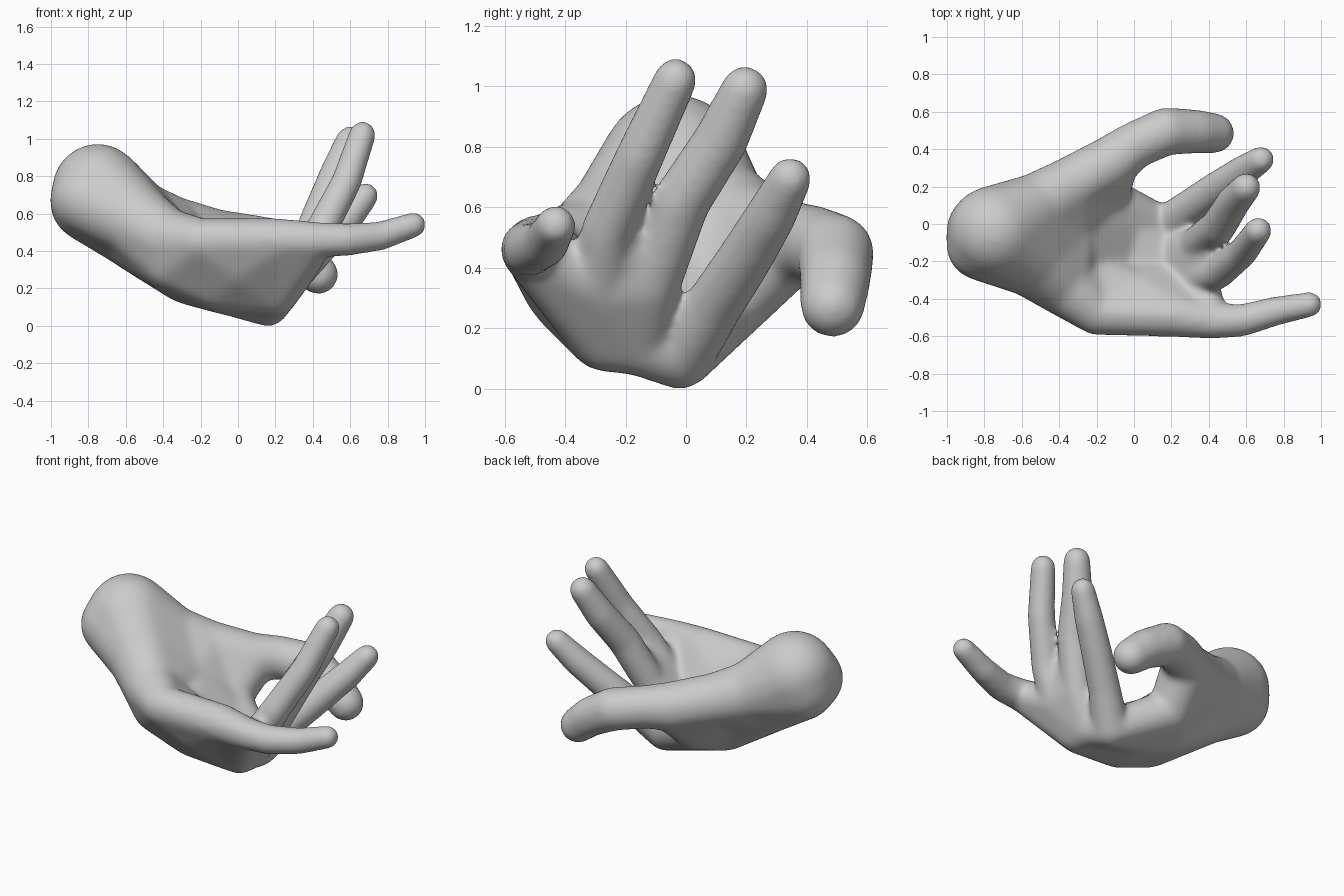
import bpy, bmesh
from mathutils import Vector

if "Cube" in bpy.data.objects:
    bpy.data.objects.remove(bpy.data.objects["Cube"])

# Landmarks of the cupped hand: centre x, y, z and radius
P = dict(
    wrist=(-0.75, -0.04, 0.73, 0.245), wrist_low=(-0.79, -0.04, 0.66, 0.215), wrist_side=(-0.81, -0.11, 0.68, 0.195),
    neck_a=(-0.55, -0.19, 0.565, 0.20), neck_b=(-0.56, -0.03, 0.51, 0.205), neck_c=(-0.53, 0.09, 0.60, 0.18),
    heel_a=(-0.39, -0.32, 0.47, 0.165), heel_ab=(-0.35, -0.29, 0.35, 0.17),
    heel_b=(-0.37, -0.03, 0.40, 0.19), heel_c=(-0.35, 0.20, 0.54, 0.155),
    back=(-0.27, -0.02, 0.275, 0.16),
    mid_a=(-0.20, -0.475, 0.455, 0.12), mid_b=(-0.12, -0.28, 0.23, 0.145), mid_ab=(0.0, -0.385, 0.335, 0.15),
    mid_c=(-0.05, -0.05, 0.19, 0.135), mid_d=(-0.165, 0.13, 0.28, 0.135), mid_e=(-0.12, 0.33, 0.48, 0.145),
    kn_a=(0.22, -0.49, 0.46, 0.115), kn_b=(0.20, -0.27, 0.17, 0.115),
    kn_c=(0.20, -0.16, 0.15, 0.107), kn_d=(0.16, -0.02, 0.108, 0.112),
    little=(0.42, -0.52, 0.46, 0.096), ring=(0.34, -0.29, 0.33, 0.10),
    ring_mid=(0.45, -0.262, 0.52, 0.088), middle=(0.33, -0.115, 0.34, 0.097),
)

# Palm patches, each the hull of neighbouring landmarks
PALM = ["wrist wrist_low wrist_side neck_a neck_b neck_c", "neck_a neck_b heel_a heel_ab heel_b",
        "neck_b neck_c heel_b heel_c", "neck_a neck_b neck_c heel_b", "neck_b heel_b back heel_ab",
        "heel_a heel_ab mid_a mid_b", "heel_ab mid_b heel_b back", "mid_a heel_ab mid_ab",
        "heel_b back mid_b mid_c", "back mid_c mid_d heel_b", "heel_b mid_d heel_c", "heel_c mid_d mid_e",
        "mid_a mid_b mid_ab", "mid_a kn_a mid_ab", "mid_ab mid_b kn_b", "mid_ab kn_a kn_b",
        "mid_b mid_c kn_b kn_c", "mid_c kn_c kn_d",
        "mid_c mid_d kn_d", "kn_a kn_b little", "kn_b little ring", "kn_b kn_c ring middle"]

# Digit paths from knuckle to tip
DIGITS = [
    [P["mid_e"], (0.0, 0.42, 0.48, 0.127), (0.17, 0.495, 0.45, 0.129), (0.33, 0.495, 0.36, 0.118), (0.43, 0.485, 0.275, 0.108)],
    [P["kn_d"], (0.30, 0.09, 0.27, 0.097), (0.45, 0.195, 0.43, 0.092), (0.58, 0.28, 0.57, 0.086), (0.68, 0.345, 0.695, 0.073)],
    [P["kn_c"], P["middle"], (0.45, -0.015, 0.62, 0.097), (0.53, 0.115, 0.82, 0.092), (0.60, 0.195, 0.99, 0.080)],
    [P["kn_b"], P["ring"], P["ring_mid"], (0.58, -0.152, 0.77, 0.082), (0.665, -0.035, 1.022, 0.074)],
    [P["kn_a"], P["little"], (0.58, -0.515, 0.46, 0.088), (0.76, -0.465, 0.48, 0.079), (0.94, -0.43, 0.54, 0.069)],
]


def add_hull(bm, balls):
    """Convex hull around a group of balls."""
    part = bmesh.new()
    for x, y, z, r in balls:
        made = bmesh.ops.create_icosphere(part, subdivisions=3, radius=r)
        bmesh.ops.translate(part, verts=made["verts"], vec=Vector((x, y, z)))
    pts = [v.co.copy() for v in part.verts]
    part.free()
    part = bmesh.new()
    for p in pts:
        part.verts.new(p)
    bmesh.ops.convex_hull(part, input=part.verts[:])
    loose = [v for v in part.verts if not v.link_faces]
    bmesh.ops.delete(part, geom=loose, context='VERTS')
    bmesh.ops.recalc_face_normals(part, faces=part.faces[:])
    tmp = bpy.data.meshes.new("hull_tmp")
    part.to_mesh(tmp)
    part.free()
    bm.from_mesh(tmp)
    bpy.data.meshes.remove(tmp)


bm = bmesh.new()
for patch in PALM:
    add_hull(bm, [P[n] for n in patch.split()])
for path in DIGITS:
    for a, b in zip(path, path[1:]):
        add_hull(bm, [a, b])
# Webbing between the ring and middle fingers
add_hull(bm, [(0.43, -0.22, 0.51, 0.05), (0.40, -0.09, 0.49, 0.05), P["ring"], P["middle"]])

mesh = bpy.data.meshes.new("cupped_hand")
bm.to_mesh(mesh)
bm.free()
hand = bpy.data.objects.new("cupped_hand", mesh)
bpy.context.collection.objects.link(hand)

# Fuse the parts into one skin and soften the joins
rem = hand.modifiers.new("fuse", 'REMESH')
rem.mode = 'VOXEL'
rem.voxel_size = 0.014
rem.use_smooth_shade = True
soft = hand.modifiers.new("soften", 'SMOOTH')
soft.factor = 0.5
soft.iterations = 28

skin = bpy.data.materials.new("plain_grey")
skin.diffuse_color = (0.6, 0.6, 0.6, 1)
skin.use_nodes = True
skin.node_tree.nodes["Principled BSDF"].inputs["Base Color"].default_value = skin.diffuse_color
mesh.materials.append(skin)
